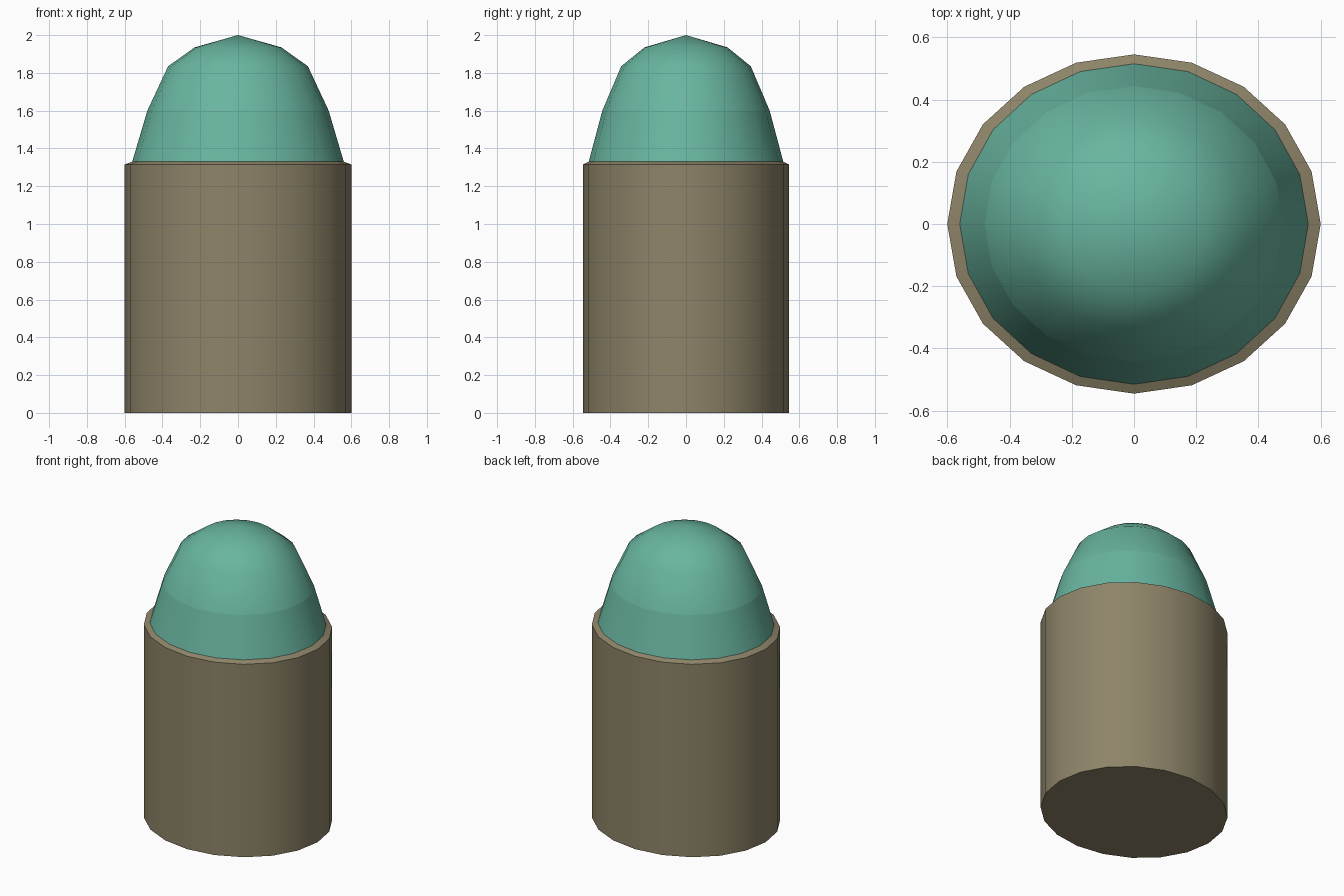
import bpy, bmesh
from math import cos, sin, tau

if "Cube" in bpy.data.objects:
    bpy.data.objects.remove(bpy.data.objects["Cube"])

SIDES = 20


def lathe(name, profile, color, sharp=()):
    """Elliptical lathe; profile rows are (x radius, y radius, z)."""
    bm = bmesh.new()
    rings = []
    for rx, ry, z in profile:
        if rx == 0:
            rings.append([bm.verts.new((0, 0, z))])
        else:
            rings.append([bm.verts.new((rx * cos(tau * i / SIDES), ry * sin(tau * i / SIDES), z))
                          for i in range(SIDES)])
    for low, high in zip(rings, rings[1:]):
        for i in range(SIDES):
            j = (i + 1) % SIDES
            if len(high) == 1:
                bm.faces.new((low[i], low[j], high[0]))
            else:
                bm.faces.new((low[i], low[j], high[j], high[i]))
    # close the open ends
    bm.faces.new(rings[0][::-1])
    if len(rings[-1]) > 1:
        bm.faces.new(rings[-1])
    for f in bm.faces:
        f.smooth = len(f.verts) < SIDES
    for k in sharp:
        for i in range(SIDES):
            bm.edges.get((rings[k][i], rings[k][(i + 1) % SIDES])).smooth = False
    mesh = bpy.data.meshes.new(name)
    bm.to_mesh(mesh)
    bm.free()
    mat = bpy.data.materials.new(name + "_colour")
    mat.diffuse_color = (*color, 1)
    mat.use_nodes = True
    mat.node_tree.nodes["Principled BSDF"].inputs["Base Color"].default_value = mat.diffuse_color
    mesh.materials.append(mat)
    obj = bpy.data.objects.new(name, mesh)
    bpy.context.collection.objects.link(obj)
    return obj


# straight casing with a small sloped rim
lathe("casing",
      [(0.60, 0.545, 0), (0.60, 0.545, 1.315), (0.56, 0.515, 1.33)],
      (0.27, 0.23, 0.14), sharp=(0, 1, 2))

# rounded nose, creased above its lowest band
lathe("nose",
      [(0.56, 0.515, 1.33), (0.48, 0.443, 1.60), (0.37, 0.343, 1.835),
       (0.23, 0.22, 1.935), (0, 0, 2.0)],
      (0.14, 0.46, 0.35), sharp=(0, 1))
